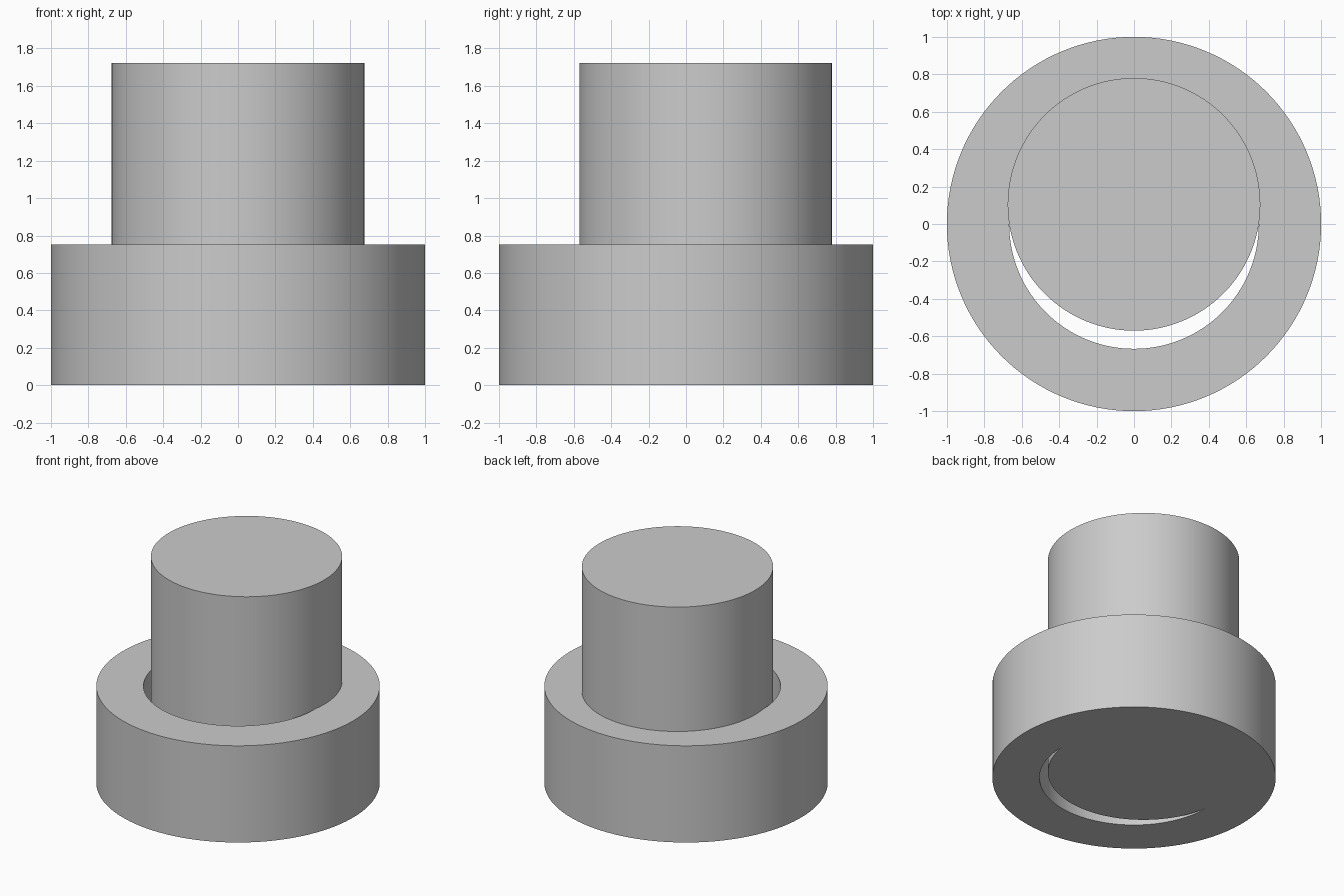
import bpy, bmesh, math

if "Cube" in bpy.data.objects:
    bpy.data.objects.remove(bpy.data.objects["Cube"])

SEGMENTS = 128


def lathe(name, profile, y=0.0):
    """Revolve a closed (radius, z) profile around a vertical axis at the given y."""
    bm = bmesh.new()
    verts = [bm.verts.new((r, 0, z)) for r, z in profile]
    edges = [bm.edges.new((verts[i], verts[(i + 1) % len(verts)]))
             for i in range(len(verts)) if profile[i][0] or profile[(i + 1) % len(verts)][0]]
    bmesh.ops.spin(bm, geom=verts + edges, cent=(0, 0, 0), axis=(0, 0, 1),
                   angle=2 * math.pi, steps=SEGMENTS, use_duplicate=False)
    bmesh.ops.remove_doubles(bm, verts=bm.verts[:], dist=1e-5)
    bmesh.ops.recalc_face_normals(bm, faces=bm.faces[:])
    mesh = bpy.data.meshes.new(name)
    bm.to_mesh(mesh)
    bm.free()
    obj = bpy.data.objects.new(name, mesh)
    obj.location.y = y
    bpy.context.collection.objects.link(obj)
    bpy.ops.object.select_all(action='DESELECT')
    obj.select_set(True)
    bpy.context.view_layer.objects.active = obj
    bpy.ops.object.shade_smooth_by_angle(angle=math.radians(30))
    return obj


# Thick outer ring, open through the middle
lathe("outer_ring", [(0.667, 0), (1.0, 0), (1.0, 0.753), (0.667, 0.753)])

# Solid plug standing off-centre in the ring, leaving a crescent gap at the front
lathe("inner_plug", [(0, 0), (0.675, 0), (0.675, 1.722), (0, 1.722)], y=0.105)
